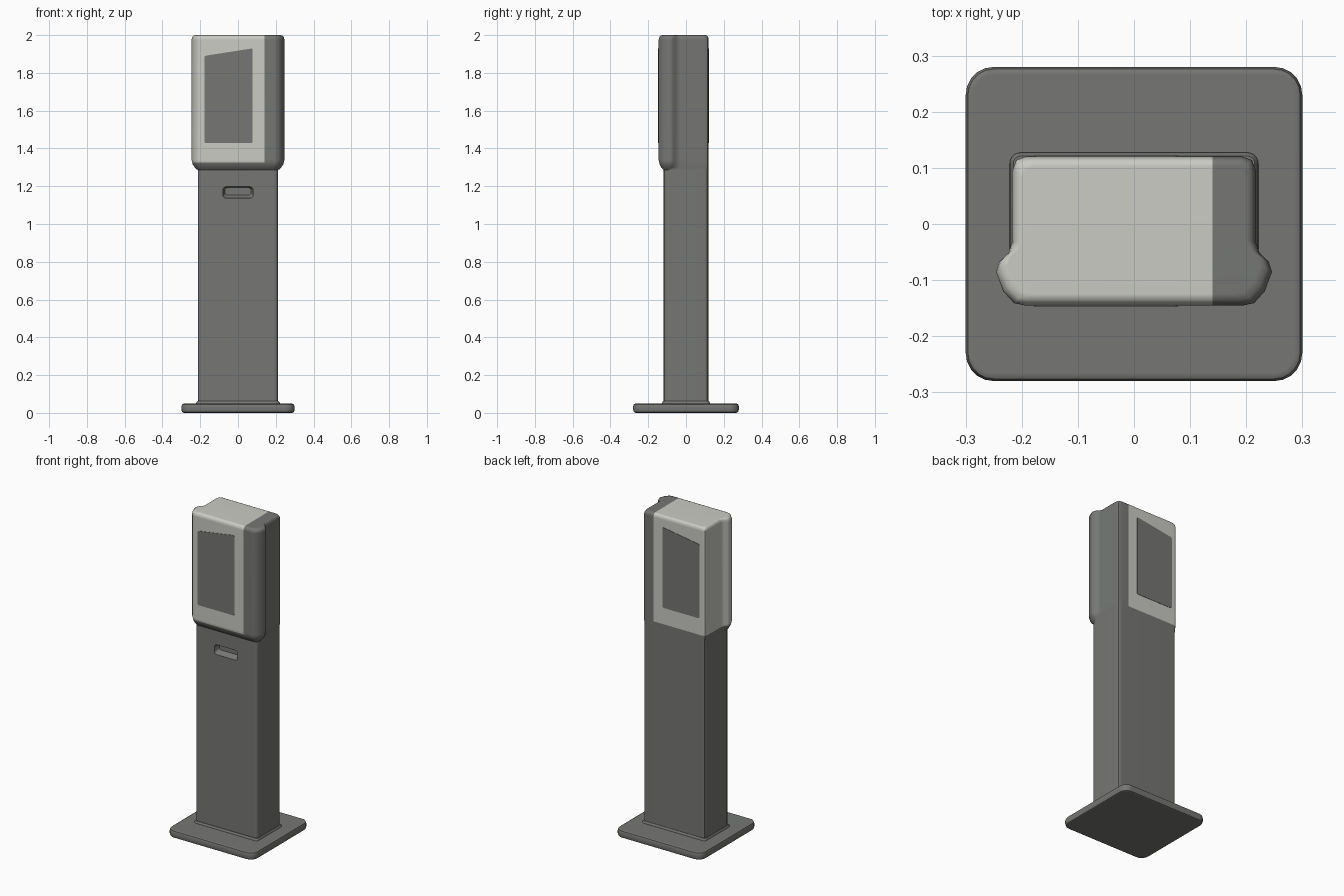
import bpy, bmesh, math

cube = bpy.data.objects.get("Cube")
if cube:
    bpy.data.objects.remove(cube, do_unlink=True)


def material(name, rgb):
    m = bpy.data.materials.new(name)
    m.use_nodes = True
    m.diffuse_color = (*rgb, 1)
    m.node_tree.nodes["Principled BSDF"].inputs["Base Color"].default_value = (*rgb, 1)
    return m


DARK = material("dark grey", (0.18, 0.185, 0.173))
LIGHT = material("light grey", (0.59, 0.6, 0.55))


def loft(name, rings, mats=(DARK,)):
    """Skin a stack of equal rings and cap both ends."""
    bm = bmesh.new()
    loops = [[bm.verts.new(p) for p in ring] for ring in rings]
    for low, high in zip(loops, loops[1:]):
        for i in range(len(low)):
            j = (i + 1) % len(low)
            bm.faces.new((low[i], low[j], high[j], high[i]))
    bm.faces.new(loops[0][::-1])
    bm.faces.new(loops[-1])
    bmesh.ops.recalc_face_normals(bm, faces=bm.faces)
    mesh = bpy.data.meshes.new(name)
    bm.to_mesh(mesh)
    bm.free()
    for m in mats:
        mesh.materials.append(m)
    ob = bpy.data.objects.new(name, mesh)
    bpy.context.collection.objects.link(ob)
    return ob


def activate(ob):
    bpy.ops.object.select_all(action='DESELECT')
    ob.select_set(True)
    bpy.context.view_layer.objects.active = ob


def smooth(ob, angle=40):
    activate(ob)
    bpy.ops.object.shade_smooth_by_angle(angle=math.radians(angle))
    ob.modifiers.new("even_normals", 'WEIGHTED_NORMAL').keep_sharp = True


def rounded_rect(hx, hy, r, steps=5):
    pts = []
    for k, (sx, sy) in enumerate(((1, 1), (-1, 1), (-1, -1), (1, -1))):
        for i in range(steps + 1):
            a = (k + i / steps) * math.pi / 2
            pts.append((sx * (hx - r) + r * math.cos(a), sy * (hy - r) + r * math.sin(a)))
    return pts


def slab(name, hx, hy, r, levels):
    """Rounded plate; levels are (height, inset)."""
    smooth(loft(name, [[(x, y, z) for x, y in rounded_rect(hx - d, hy - d, r - d)]
                       for z, d in levels]))


# Foot plate and the collar around the column
slab("base_plate", 0.3, 0.28, 0.05,
     [(0, 0.014), (0.005, 0.004), (0.016, 0), (0.034, 0), (0.045, 0.004), (0.05, 0.014)])
slab("column_collar", 0.222, 0.128, 0.02, [(0.045, 0), (0.054, 0.001), (0.062, 0.007)])

# Column and wider head, blended from two half sections
COLUMN = [(0.185, -0.118), (0.2, -0.116), (0.208, -0.11), (0.213, -0.1), (0.213, -0.08),
          (0.213, -0.06), (0.213, -0.03), (0.213, 0.095), (0.207, 0.112), (0.19, 0.12)]
HEAD = [(0.195, -0.145), (0.214, -0.141), (0.233, -0.12), (0.246, -0.085), (0.24, -0.067),
        (0.224, -0.052), (0.217, -0.032), (0.217, 0.095), (0.21, 0.114), (0.193, 0.12)]


def body_ring(z, blend, inset):
    half = []
    for (ax, ay), (bx, by) in zip(COLUMN, HEAD):
        x, y = ax + (bx - ax) * blend, ay + (by - ay) * blend
        half.append((x * (1 - inset / 0.24), y * (1 - inset / 0.14), z))
    return half + [(-x, y, z) for x, y, z in reversed(half)]


body = loft("column_and_head", [body_ring(*level) for level in (
    (0.05, 0, 0), (1.285, 0, 0), (1.298, 0.45, 0), (1.315, 0.8, 0), (1.34, 1, 0),
    (1.975, 1, 0), (1.988, 1, 0.003), (1.996, 1, 0.009), (2.0, 1, 0.02))], (DARK, LIGHT))

# Light shell on the head, leaving a dark strip on the left side
SPLIT_X, SPLIT_Z = 0.14, 1.325
bm = bmesh.new()
bm.from_mesh(body.data)
for co, no in (((SPLIT_X, 0, 0), (1, 0, 0)), ((0, 0, SPLIT_Z), (0, 0, 1))):
    head_faces = [f for f in bm.faces if f.calc_center_median().z > 1.3]
    geom = set(head_faces)
    for f in head_faces:
        geom.update(f.edges)
        geom.update(f.verts)
    bmesh.ops.bisect_plane(bm, geom=list(geom), plane_co=co, plane_no=no)
for f in bm.faces:
    c = f.calc_center_median()
    f.material_index = int(c.z > SPLIT_Z and c.x < SPLIT_X)
bm.to_mesh(body.data)
bm.free()

# Recessed slot below the head
SLOT_Z = 1.167
cutter = loft("slot_cutter", [
    [(x, y, SLOT_Z + lift + z) for x, z in rounded_rect(0.083 - d, 0.033 - d, 0.02 - d / 2)]
    for y, d, lift in ((-0.14, 0, 0), (-0.112, 0.003, 0), (-0.085, 0.014, 0.006))])
cutter.hide_render = True
activate(body)
cut = body.modifiers.new("slot", 'BOOLEAN')
cut.operation, cut.object, cut.solver = 'DIFFERENCE', cutter, 'EXACT'
bpy.ops.object.modifier_apply(modifier=cut.name)
bpy.data.objects.remove(cutter, do_unlink=True)
smooth(body)


# Screens on both faces, top edge rising towards the left
def screen(name, y0, y1):
    cx, hx, bottom, low, high = -0.05, 0.128, 1.428, 1.89, 1.93
    hz = (low - bottom) / 2
    ring = []
    for x, z in rounded_rect(hx, hz, 0.01, 3):
        rise = (high - low) * (x + hx) / (2 * hx) if z > 0 else 0
        ring.append((cx + x, bottom + hz + z + rise))
    loft(name, [[(x, y, z) for x, z in ring] for y in (y0, y1)])


screen("front_screen", -0.147, -0.143)
screen("back_screen", 0.118, 0.122)
